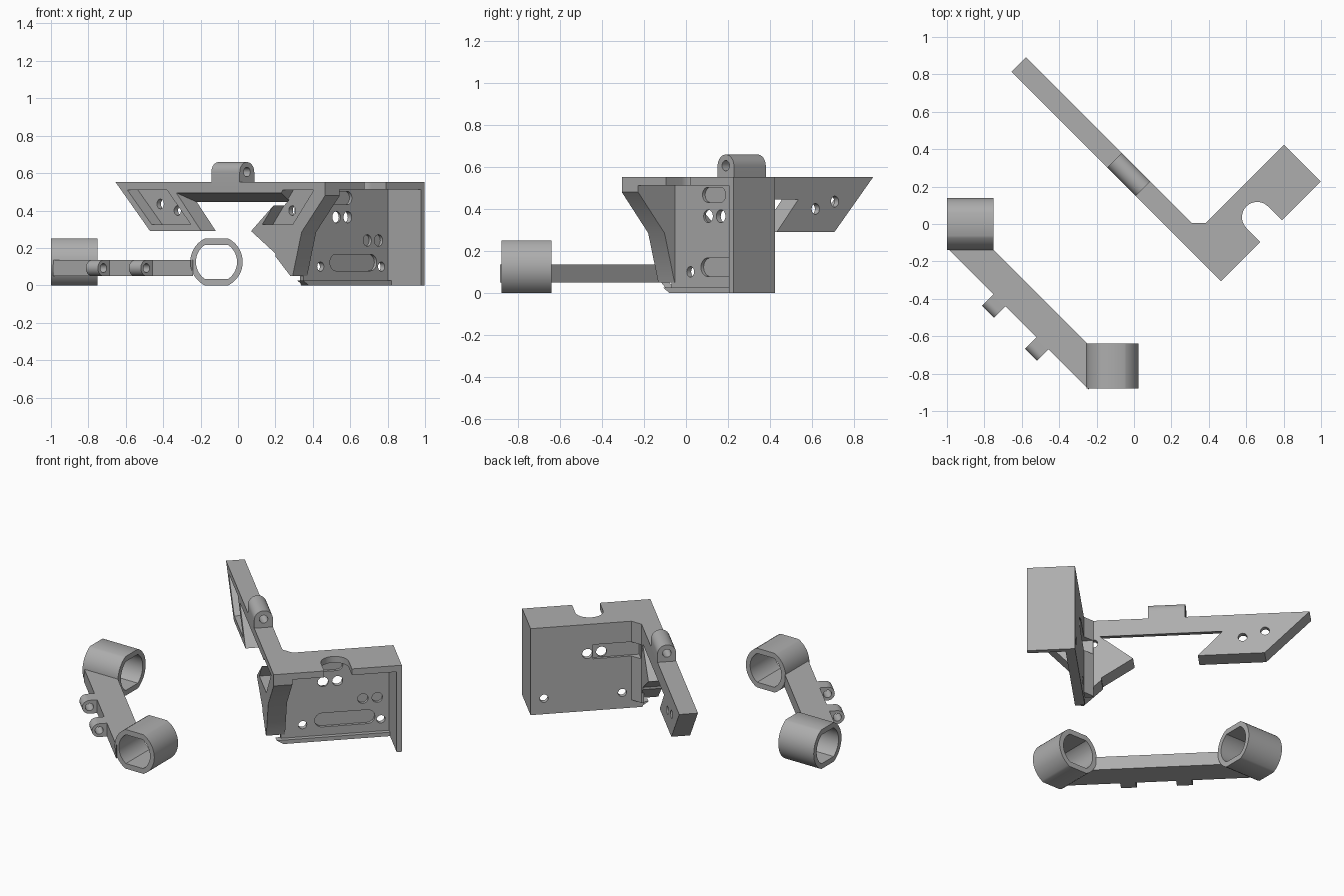
import bpy, bmesh, math
from mathutils import Vector

if "Cube" in bpy.data.objects:
    bpy.data.objects.remove(bpy.data.objects["Cube"])

S = math.sqrt(0.5)
grey = bpy.data.materials.new("grey plastic")
grey.diffuse_color = (0.42, 0.42, 0.42, 1)
grey.use_nodes = True
grey.node_tree.nodes["Principled BSDF"].inputs["Base Color"].default_value = grey.diffuse_color

# Frames: (profile a, profile b, depth d) -> world.
# u runs along the plate, v along the arm, both at 45 degrees.
def uv(u, v, z): return Vector(((u + v) * S, (u - v) * S, z))
def along_u(a, b, d): return uv(d, a, b)      # profile (v, z)
def along_v(a, b, d): return uv(a, d, b)      # profile (u, z)
def along_z(a, b, d): return uv(a, b, d)      # profile (u, v)
def plan(a, b, d): return Vector((a, b, d))
def along_x(a, b, d): return Vector((d, a, b))
def along_y(a, b, d): return Vector((a, d, b))

def prism(name, pts, lo, hi, frame, pts2=None):
    bm = bmesh.new()
    p = [bm.verts.new(frame(a, b, lo)) for a, b in pts]
    q = [bm.verts.new(frame(a, b, hi)) for a, b in (pts2 or pts)]
    bm.faces.new(p)
    bm.faces.new(q[::-1])
    for i in range(len(p)):
        j = (i + 1) % len(p)
        bm.faces.new((p[j], p[i], q[i], q[j]))
    bmesh.ops.recalc_face_normals(bm, faces=bm.faces)
    me = bpy.data.meshes.new(name)
    bm.to_mesh(me)
    bm.free()
    me.materials.append(grey)
    ob = bpy.data.objects.new(name, me)
    bpy.context.collection.objects.link(ob)
    return ob

def cut(ob, *args):
    c = prism("cutter", *args)
    m = ob.modifiers.new("cut", 'BOOLEAN')
    m.operation, m.solver, m.object = 'DIFFERENCE', 'EXACT', c
    bpy.context.view_layer.update()
    me = bpy.data.meshes.new_from_object(ob.evaluated_get(bpy.context.evaluated_depsgraph_get()))
    ob.modifiers.clear()
    ob.data = me
    bpy.data.objects.remove(c)

def arc(ca, cb, r, a0, a1, n=16):
    return [(ca + r * math.cos(math.radians(a0 + (a1 - a0) * i / n)),
             cb + r * math.sin(math.radians(a0 + (a1 - a0) * i / n))) for i in range(n + 1)]

def circle(ca, cb, r, n=24): return arc(ca, cb, r, 0, 360, n)[:-1]
def rect(a0, a1, b0, b1): return [(a0, b0), (a1, b0), (a1, b1), (a0, b1)]

def pill(a0, a1, b, r):
    return arc(a1 - r, b, r, -90, 90, 12) + arc(a0 + r, b, r, 90, 270, 12)

def flat_circle(ca, cb, r, h):
    t = math.degrees(math.asin(h / r))
    return arc(ca, cb, r, -t, t, 24) + arc(ca, cb, r, 180 - t, 180 + t, 24)

# Arm with two legs; its underside slopes between the legs
head = [(-1.039, .552), (-.778, .29), (-.39, .29)]
tail = [(-.014, .29), (.17, .17), (.17, .155), (.283, .05), (.3, .05),
        (.368, .285), (.546, .48), (.546, .552)]
arm = prism("arm", head + [(-.58, .495), (.24, .495)] + tail, .113, .223, along_u,
            head + [(-.534, .445), (.178, .445)] + tail)
# Leg pockets and screw holes
cut(arm, [(-.95, .51), (-.765, .325), (-.47, .325), (-.65, .51)], .09, .193, along_u)
cut(arm, [(.226, .51), (.07, .325), (.30, .325), (.46, .51)], .09, .193, along_u)
for v, z in ((-.78, .435), (-.65, .40), (.217, .40)):
    cut(arm, circle(v, z, .026), .09, .26, along_u)

# Hinge lug on the arm
lug = prism("arm_lug", arc(.168, .604, .055, 0, 180) + [(.113, .53), (.223, .53)],
            -.315, -.1, along_v)
cut(lug, circle(.168, .606, .025), -.4, 0, along_v)

# Back plate with recesses and holes
plate = prism("back_plate", [(.21, 0), (.866, 0), (.866, .53), (.2, .53), (.2, .02)],
              .267, .297, along_v)
cut(plate, rect(.15, .5, .33, .42), .25, .284, along_v)
cut(plate, pill(.398, .752, .122, .044), .279, .35, along_v)
cut(plate, pill(.408, .564, .467, .036), .279, .35, along_v)
for u, z in ((.327, .1), (.787, .1), (.447, .365), (.532, .365)):
    cut(plate, circle(u, z, .025 if z < .2 else .031), .2, .4, along_v)
for u in (.681, .766):
    cut(plate, circle(u, .24, .031), .279, .35, along_v)

# Roof with a round-ended notch
notch = [(.41, .546)] + arc(.4915, .44, .0815, 180, 360, 20) + [(.573, .546)]
roof = prism("roof", [(.2, .267), (.2, .546)] + notch + [(.866, .546), (.866, .267)],
             .512, .552, along_z)

# End wall, bottom lip and inner corner web
prism("end_wall", rect(.836, .866, .267, .546), 0, .53, along_z)
prism("bottom_lip", [(.21, 0), (.84, 0), (.84, .025), (.17, .025)], .28, .324, along_v)
web = prism("corner_web", [(.21, .216), (.223, .216), (.274, .267), (.274, .29), (.21, .29)],
            .05, .552, along_z)
cut(web, rect(.225, .4, .33, .42), .2, .284, along_v)

# Separate link: two flat-sided rings joined by a strip
for name, c, lo, hi, fr in (("ring_side", 0, -1, -.75, along_x),
                            ("ring_front", -.115, -.88, -.64, along_y)):
    ring = prism(name, flat_circle(c, .125, .14, .125), lo, hi, fr)
    cut(ring, flat_circle(c, .125, .11, .092), lo - .1, hi + .1, fr)
prism("link_strip", [(-.99, -.137), (-.985, -.125), (-.765, -.125), (-.24, -.65),
                     (-.24, -.886)], .05, .135, plan)

# Small lugs on the strip
for i, v in enumerate((-.265, .06)):
    t = prism(f"strip_lug_{i + 1}", arc(-.842, .0925, .0425, 90, 270) + [(-.78, .05), (-.78, .135)],
              v, v + .09, along_v)
    cut(t, circle(-.842, .0925, .024), v - .1, v + .2, along_v)

# Smooth the curved faces
for ob in bpy.context.collection.objects:
    ob.select_set(True)
    bpy.context.view_layer.objects.active = ob
bpy.ops.object.shade_smooth_by_angle(angle=math.radians(30))
